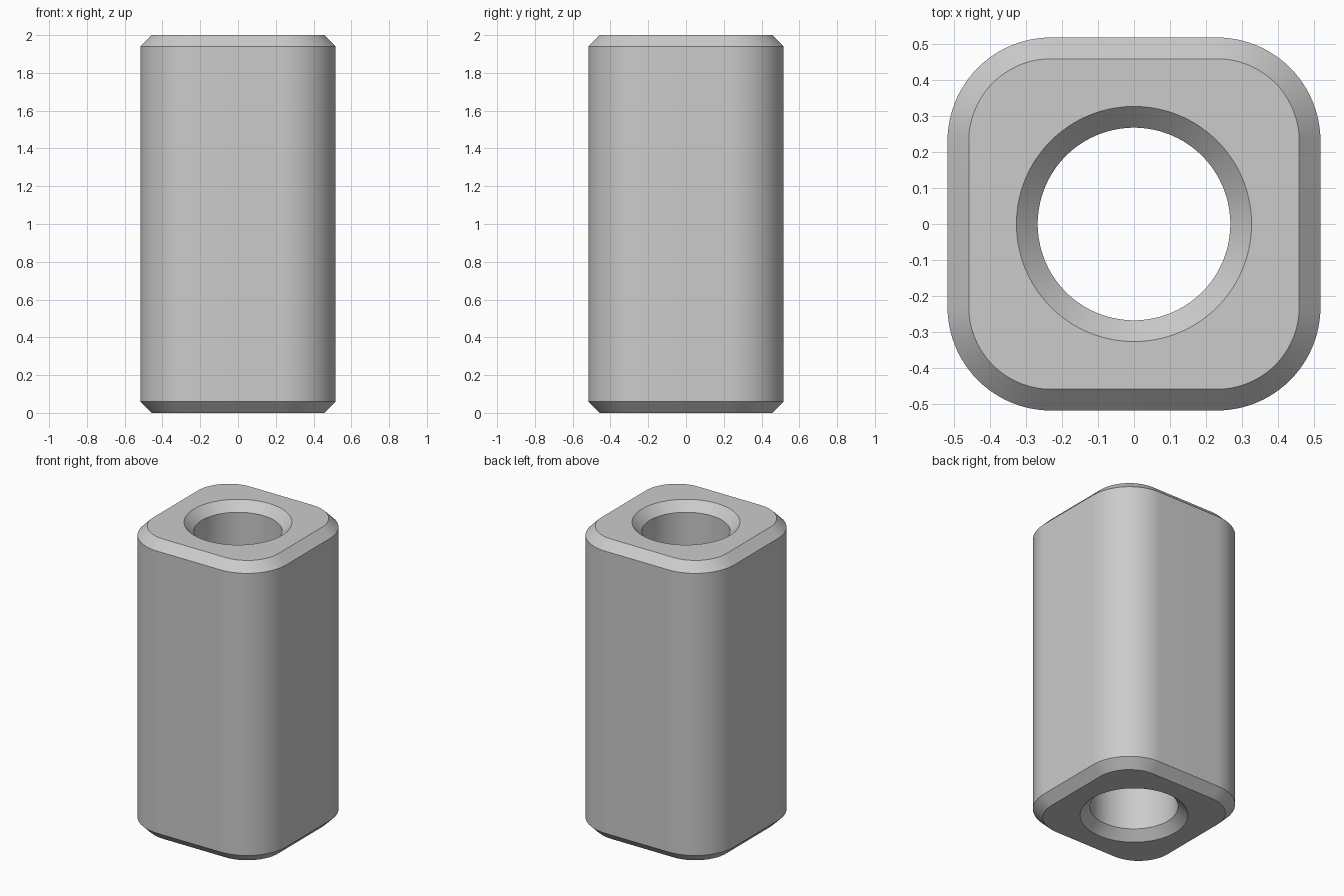
import bpy
import bmesh
from math import cos, sin, pi

cube = bpy.data.objects.get("Cube")
if cube:
    bpy.data.objects.remove(cube, do_unlink=True)

HEIGHT = 2.0
HALF = 0.517      # half width of the square body
CENTRE = 0.23     # offset of the corner arc centres
HOLE = 0.267      # bore radius
CHAMFER = 0.059
STEPS = 24        # segments in each rounded corner


def rounded_square(inset):
    radius = HALF - CENTRE - inset
    points = []
    for k in range(4):
        mid = k * pi / 2 + pi / 4
        cx = CENTRE * (1 if cos(mid) > 0 else -1)
        cy = CENTRE * (1 if sin(mid) > 0 else -1)
        for j in range(STEPS + 1):
            a = (k + j / STEPS) * pi / 2
            points.append((cx + radius * cos(a), cy + radius * sin(a)))
    return points


def circle(radius):
    n = 4 * (STEPS + 1)
    return [(radius * cos(2 * pi * (i + 0.5) / n), radius * sin(2 * pi * (i + 0.5) / n))
            for i in range(n)]


# Closed sequence of cross-sections: up the outside, then down the bore
sections = [
    (rounded_square(CHAMFER), 0),
    (rounded_square(0), CHAMFER),
    (rounded_square(0), HEIGHT - CHAMFER),
    (rounded_square(CHAMFER), HEIGHT),
    (circle(HOLE + CHAMFER), HEIGHT),
    (circle(HOLE), HEIGHT - CHAMFER),
    (circle(HOLE), CHAMFER),
    (circle(HOLE + CHAMFER), 0),
]

bm = bmesh.new()
rings = [[bm.verts.new((x, y, z)) for x, y in loop] for loop, z in sections]
for a, b in zip(rings, rings[1:] + rings[:1]):
    for i in range(len(a)):
        j = (i + 1) % len(a)
        bm.faces.new((a[i], a[j], b[j], b[i]))
bmesh.ops.recalc_face_normals(bm, faces=bm.faces)

mesh = bpy.data.meshes.new("spacer_body")
bm.to_mesh(mesh)
bm.free()
body = bpy.data.objects.new("spacer_body", mesh)
bpy.context.collection.objects.link(body)

# Plain grey metal
grey = bpy.data.materials.new("light_grey")
grey.use_nodes = True
colour = (0.6, 0.6, 0.6, 1)
grey.diffuse_color = colour
grey.node_tree.nodes["Principled BSDF"].inputs["Base Color"].default_value = colour
mesh.materials.append(grey)

# Smooth corners and bore, crisp chamfer edges
bpy.context.view_layer.objects.active = body
body.select_set(True)
bpy.ops.object.shade_smooth_by_angle(angle=pi / 6)
